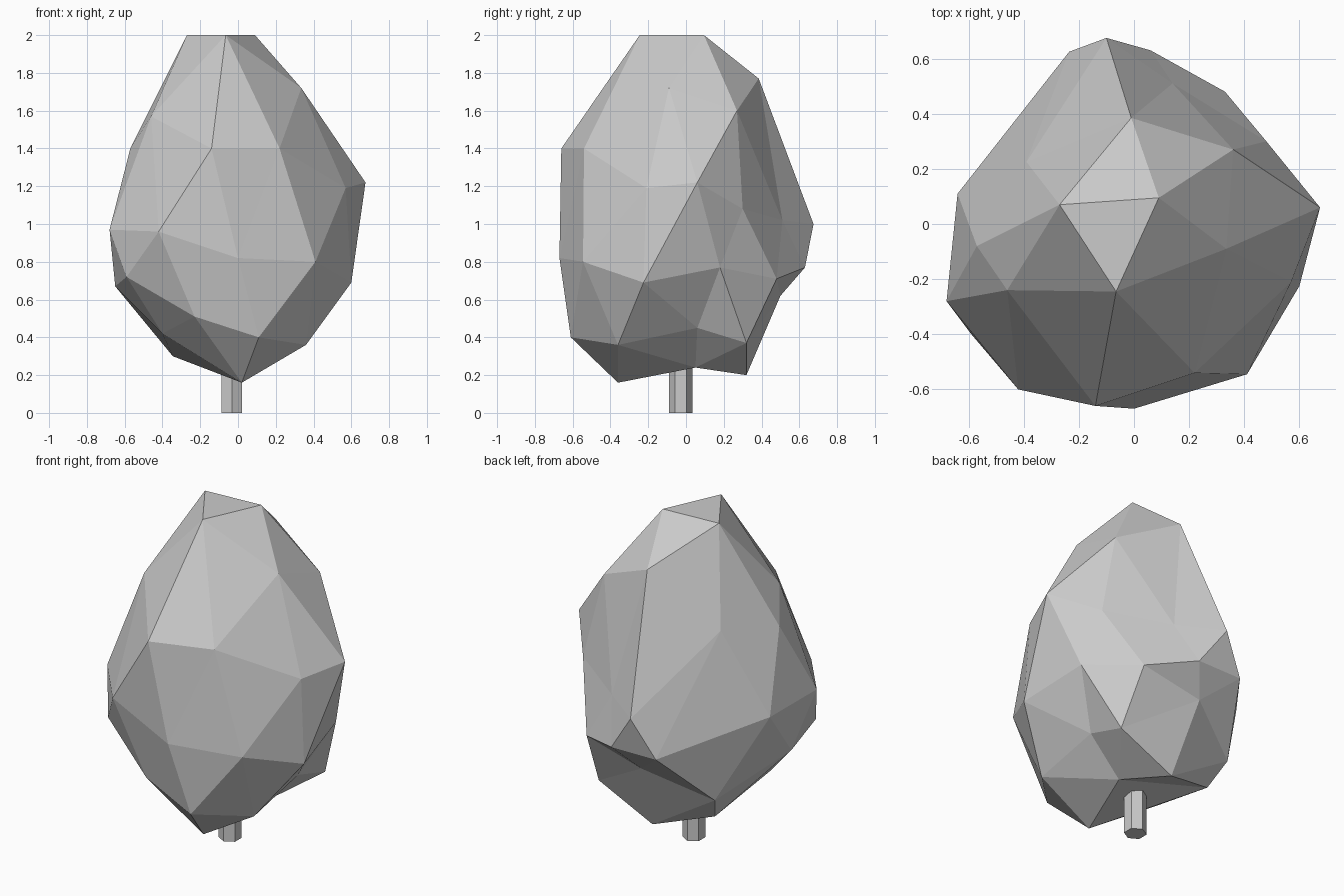
import bpy
import bmesh
from math import pi
from mathutils import Vector, Matrix

cube = bpy.data.objects.get("Cube")
if cube:
    bpy.data.objects.remove(cube, do_unlink=True)


def make_material(name, color):
    material = bpy.data.materials.new(name)
    material.use_nodes = True
    material.diffuse_color = color
    material.node_tree.nodes["Principled BSDF"].inputs["Base Color"].default_value = color
    return material


def add_object(name, bm, material):
    bmesh.ops.recalc_face_normals(bm, faces=bm.faces[:])
    mesh = bpy.data.meshes.new(name)
    bm.to_mesh(mesh)
    bm.free()
    mesh.materials.append(material)
    obj = bpy.data.objects.new(name, mesh)
    bpy.context.scene.collection.objects.link(obj)
    return obj


def faceted_skin(points, centre, proportions):
    """Wrap corner points in triangles, using their directions around a centre."""
    bm = bmesh.new()
    place = {}
    for point in points:
        offset = Vector(point) - centre
        direction = Vector(a / b for a, b in zip(offset, proportions)).normalized()
        place[bm.verts.new(direction)] = Vector(point)
    bmesh.ops.convex_hull(bm, input=bm.verts[:])
    for vert in bm.verts:
        vert.co = place[vert]
    return bm


grey = make_material("plain grey", (.6, .6, .6, 1))

# Corners of the rough, faceted crown, from the tip downwards
tip = [(-.27, .07, 2), (.09, .095, 2), (-.065, -.245, 2)]
shoulder = [(-.01, .385, 1.77), (.335, -.09, 1.72), (.36, .27, 1.6),
            (-.46, -.24, 1.57), (-.14, -.66, 1.4), (.22, -.54, 1.4),
            (-.57, -.08, 1.4), (-.39, .225, 1.44)]
middle = [(.675, .06, 1.22), (.57, -.21, 1.19), (.48, .3, 1.08),
          (.14, .51, 1.02), (-.1, .675, 1), (-.68, -.28, .97),
          (-.42, -.6, .96), (-.64, .11, .94), (0, -.67, .82),
          (.41, -.545, .8)]
waist = [(.53, .18, .77), (-.235, .625, .77), (.06, .63, .77),
         (-.59, -.4, .72), (.33, .48, .71), (.6, -.225, .69),
         (-.65, -.08, .67), (-.05, .5, .62), (-.23, -.55, .51)]
base = [(-.41, .31, .45), (.36, .06, .45), (-.4, -.25, .42),
        (.11, -.61, .4), (.36, .32, .37), (.36, -.36, .36),
        (-.345, .215, .3), (.15, .05, .24), (0, .32, .2), (.02, -.36, .16)]

add_object("crown", faceted_skin(tip + shoulder + middle + waist + base,
                                 Vector((0, 0, 1)), (.65, .65, .95)), grey)

# Short six-sided trunk reaching into the crown
trunk = bmesh.new()
bmesh.ops.create_cone(trunk, cap_ends=True, segments=6, radius1=.063, radius2=.063, depth=.4,
                      matrix=Matrix.Translation((-.033, -.028, .2)))
add_object("trunk", trunk, grey)
